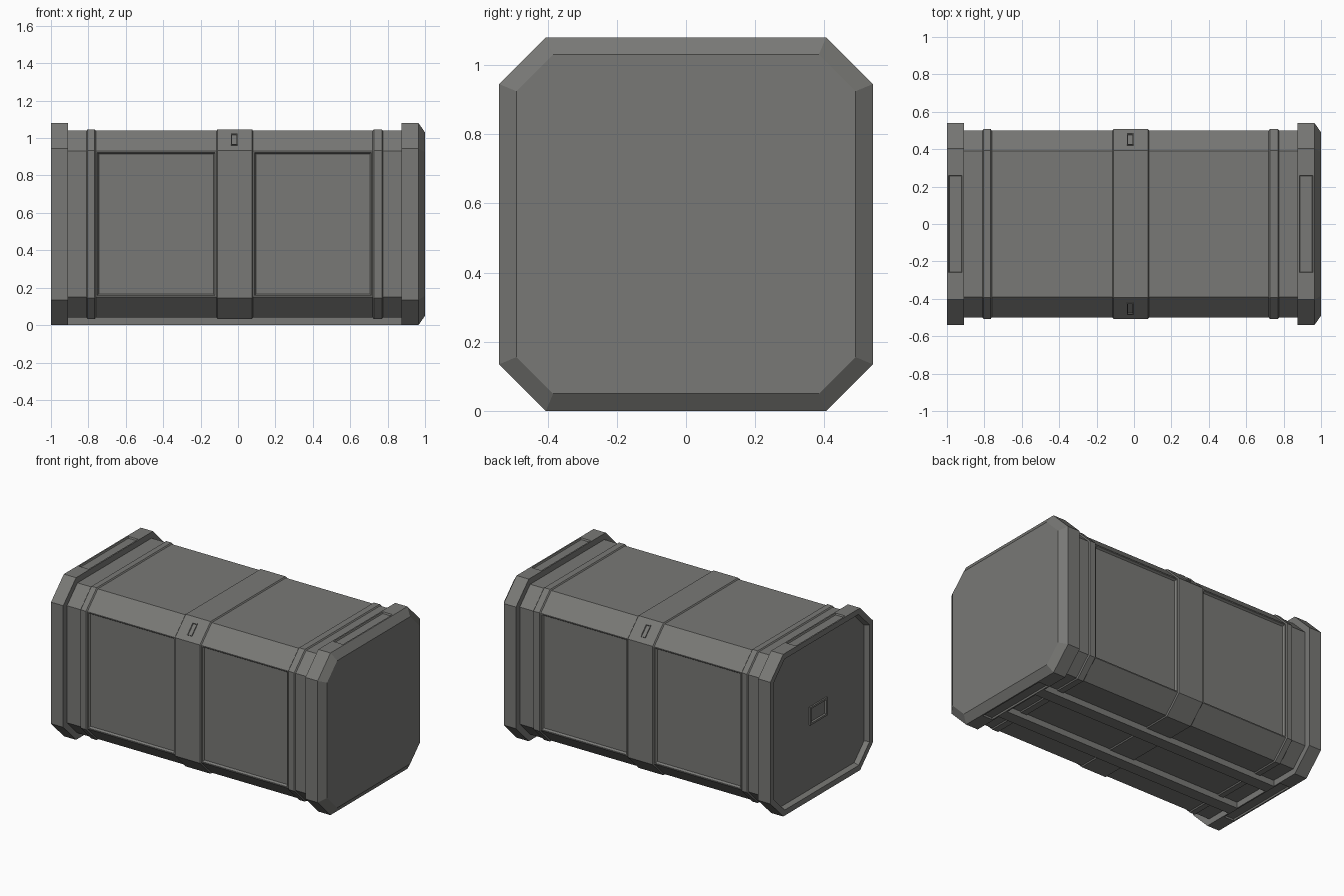
import bpy, bmesh, math
from mathutils import Matrix, Vector

if "Cube" in bpy.data.objects:
    bpy.data.objects.remove(bpy.data.objects["Cube"])

MID = 0.54  # height of the crate's long axis

grey = bpy.data.materials.new("dark grey metal")
grey.diffuse_color = (0.19, 0.19, 0.18, 1)
grey.use_nodes = True
grey.node_tree.nodes["Principled BSDF"].inputs["Base Color"].default_value = grey.diffuse_color


def finish(name, bm):
    bmesh.ops.recalc_face_normals(bm, faces=bm.faces)
    mesh = bpy.data.meshes.new(name)
    bm.to_mesh(mesh)
    bm.free()
    mesh.materials.append(grey)
    obj = bpy.data.objects.new(name, mesh)
    bpy.context.collection.objects.link(obj)
    return obj


def loft(sections):
    """Closed octagonal tube along x from (x, half size, corner cut)."""
    bm = bmesh.new()
    rings = []
    for x, h, c in sections:
        k = h - c
        pts = [(h, -k), (h, k), (k, h), (-k, h), (-h, k), (-h, -k), (-k, -h), (k, -h)]
        rings.append([bm.verts.new((x, y, MID + z)) for y, z in pts])
    for a, b in zip(rings, rings[1:]):
        for i in range(8):
            j = (i + 1) % 8
            bm.faces.new((a[i], a[j], b[j], b[i]))
    bm.faces.new(rings[0])
    bm.faces.new(rings[-1])
    bmesh.ops.recalc_face_normals(bm, faces=bm.faces)
    return bm


def recess(bm, face, border, slope, depth, half_y=None):
    """Sink a panel into a face, leaving a flat border and sloped walls."""
    bmesh.ops.inset_region(bm, faces=[face], thickness=border)
    if half_y:
        for v in face.verts:
            v.co.y = math.copysign(half_y, v.co.y)
    normal = face.normal.copy()
    bmesh.ops.inset_region(bm, faces=[face], thickness=slope)
    for v in face.verts:
        v.co -= normal * depth


def box(name, centre, size, rot=None, dish=None):
    bm = bmesh.new()
    bmesh.ops.create_cube(bm, size=1)
    bmesh.ops.scale(bm, vec=size, verts=bm.verts)
    bm.normal_update()
    if dish:
        top = max(bm.faces, key=lambda f: f.calc_center_median().z)
        recess(bm, top, *dish)
    m = Matrix.Translation(centre) @ (rot or Matrix.Identity(4))
    bmesh.ops.transform(bm, matrix=m, verts=bm.verts)
    return finish(name, bm)


# Body with three raised bands
LOW, HIGH = (0.50, 0.11), (0.507, 0.113)
sections = [(-0.95, *LOW)]
for x0, x1 in ((-0.81, -0.76), (-0.115, 0.08), (0.72, 0.775)):
    sections += [(x0, *LOW), (x0 + 0.006, *HIGH), (x1 - 0.006, *HIGH), (x1, *LOW)]
sections.append((0.93, *LOW))
body = loft(sections)

# Sunken side panels between the bands, front and back
sides = [f for f in body.faces
         if abs(f.normal.y) > 0.99 and 0.3 < abs(f.calc_center_median().x) < 0.5]
for f in sides:
    recess(body, f, 0.01, 0.012, 0.013)
finish("body", body)


# End caps with long grip slots above and below
def cap_slots(bm):
    for f in [f for f in bm.faces if abs(f.normal.z) > 0.99]:
        recess(bm, f, 0.013, 0.006, 0.01, 0.26)


right = loft([(0.875, 0.54, 0.135), (0.965, 0.54, 0.135), (1.0, 0.49, 0.106)])
cap_slots(right)
finish("right_cap", right)

left = loft([(-1.0, 0.54, 0.135), (-0.91, 0.54, 0.135)])
cap_slots(left)
end = next(f for f in left.faces if f.normal.x < -0.99 and len(f.verts) == 8)
recess(left, end, 0.04, 0.014, 0.03)
finish("left_cap", left)

# Small framed plate in the middle of the recessed left end
box("end_plate", (-0.965, 0, MID), (0.12, 0.18, 0.03),
    Matrix.Rotation(-math.pi / 2, 4, 'Y'), (0.018, 0.006, 0.012))

# Latches on the upper sloped edges of the centre band
for name, s in (("front_latch", -1), ("back_latch", 1)):
    y = 0.507 - 0.0565
    box(name, (-0.02, s * y, MID + y), (0.036, 0.085, 0.014),
        Matrix.Rotation(-s * math.pi / 4, 4, 'X'), (0.007, 0.003, 0.006))

# Skid rails underneath
for name, s in (("front_rail", -1), ("back_rail", 1)):
    box(name, (-0.0175, s * 0.17, 0.025), (1.785, 0.08, 0.05))
